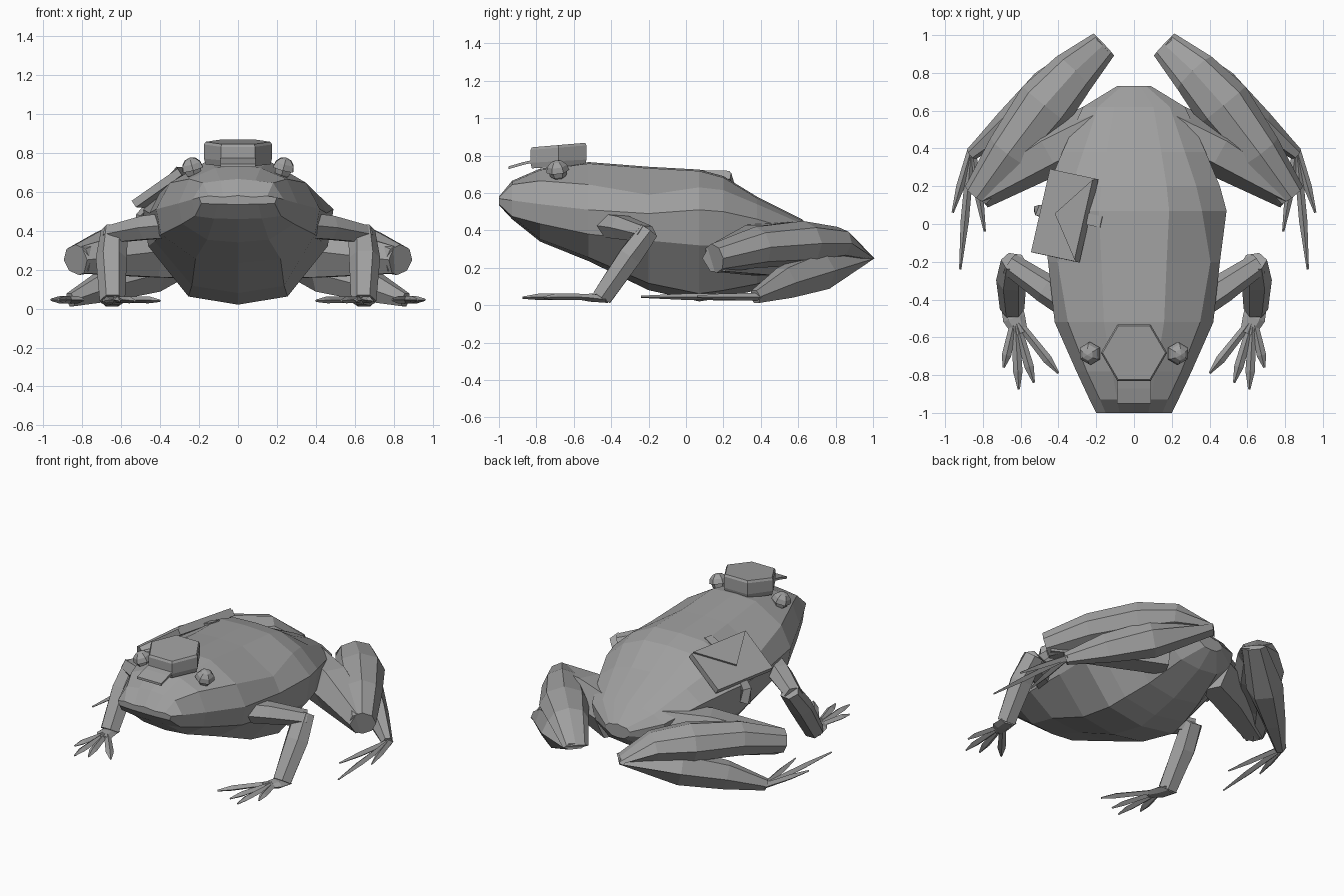
import bpy, bmesh
from math import sin, cos, pi, radians
from mathutils import Vector

if "Cube" in bpy.data.objects:
    bpy.data.objects.remove(bpy.data.objects["Cube"])

grey = bpy.data.materials.new("plain grey")
grey.use_nodes = True
grey.diffuse_color = (0.35, 0.35, 0.35, 1)
grey.node_tree.nodes["Principled BSDF"].inputs["Base Color"].default_value = grey.diffuse_color


def finish(name, bm):
    bmesh.ops.recalc_face_normals(bm, faces=bm.faces)
    mesh = bpy.data.meshes.new(name)
    bm.to_mesh(mesh)
    bm.free()
    mesh.materials.append(grey)
    obj = bpy.data.objects.new(name, mesh)
    bpy.context.collection.objects.link(obj)
    return obj


def loft(name, rings):
    """Skin a list of equal-sized point rings and cap both ends."""
    bm = bmesh.new()
    loops = [[bm.verts.new(p) for p in ring] for ring in rings]
    n = len(loops[0])
    for a, b in zip(loops, loops[1:]):
        for i in range(n):
            bm.faces.new((a[i], a[(i + 1) % n], b[(i + 1) % n], b[i]))
    bm.faces.new(loops[0])
    bm.faces.new(loops[-1][::-1])
    return finish(name, bm)


def limb(name, stations, sides=6, flip=1, turn=0.0):
    """Loft along stations of (x, y, z, half width, half height)."""
    pts = [Vector((s[0] * flip, s[1], s[2])) for s in stations]
    rings = []
    for i, s in enumerate(stations):
        t = (pts[min(i + 1, len(pts) - 1)] - pts[max(i - 1, 0)]).normalized()
        side = t.cross(Vector((0, 0, 1))).normalized()
        up = side.cross(t)
        angles = [2 * pi * k / sides + turn for k in range(sides)]
        rings.append([pts[i] + side * cos(a) * s[3] + up * sin(a) * s[4] for a in angles])
    return loft(name, rings)


def mix(a, b, t):
    return a + (b - a) * t


# Body: y, top z, shoulder x and z, half width, widest z, jaw-line z, bottom z
sections = [
    (-1.0, .58, .15, .578, .2, .57, .54, .535),
    (-.93, .665, .18, .645, .235, .56, .475, .46),
    (-.78, .73, .25, .665, .305, .54, .435, .34),
    (-.52, .765, .35, .645, .42, .51, .38, .235),
    (-.2, .74, .405, .59, .455, .49, .345, .08),
    (.07, .725, .36, .63, .49, .51, .32, .02),
    (.2, .69, .33, .615, .455, .5, .32, .04),
    (.38, .58, .27, .54, .38, .46, .32, .08),
    (.62, .46, .19, .435, .27, .39, .29, .18),
    (.73, .36, .065, .35, .09, .33, .3, .27),
]
rings = []
for y, zt, xs, zs, w, zw, zl, zb in sections:
    half = [(.38 * w, zt - .008), (xs, zs), (w, zw),
            (.94 * w, zl), (.52 * w, mix(zb, zl, .14))]
    rings.append([(0, y, zt)] + [(x, y, z) for x, z in half] + [(0, y, zb)]
                 + [(-x, y, z) for x, z in reversed(half)])
loft("body", rings)

for flip, tag in ((1, "left"), (-1, "right")):
    # Hind leg folded in three parts
    limb(tag + "_thigh", [(.18, .52, .3, .13, .17), (.45, .385, .295, .135, .155),
                          (.82, .165, .25, .09, .08)], 6, flip)
    limb(tag + "_shank", [(.825, .15, .25, .085, .08), (.66, .38, .31, .125, .11),
                          (.47, .63, .33, .155, .12), (.32, .8, .33, .125, .09),
                          (.16, .95, .25, .08, .01)], 8, flip)
    limb(tag + "_lower_hind_leg", [(.165, .95, .25, .075, .02), (.45, .71, .185, .115, .115),
                                   (.67, .53, .12, .075, .095), (.86, .37, .045, .035, .04)], 6, flip)
    for i, (x, y) in enumerate(((.96, .06), (.92, -.24), (.79, -.04))):
        limb(f"{tag}_hind_toe_{i + 1}", [(.86, .4, .045, .02, .02),
             (mix(.86, x, .6), mix(.4, y, .6), .045, .022, .018),
             (x, y, .045, .006, .006)], 4, flip)

    # Front leg with bent elbow
    limb(tag + "_upper_arm", [(.32, -.44, .43, .08, .075), (.47, -.34, .415, .078, .07),
                              (.66, -.21, .38, .06, .05)], 6, flip)
    limb(tag + "_forearm", [(.635, -.2, .4, .07, .06), (.65, -.3, .26, .08, .07),
                            (.645, -.45, .04, .065, .06)], 6, flip)
    limb(tag + "_palm", [(.65, -.42, .03, .055, .02), (.635, -.5, .04, .06, .025),
                         (.6, -.58, .045, .04, .015)], 6, flip)
    for i, (x, y) in enumerate(((.69, -.76), (.61, -.875), (.53, -.84), (.4, -.79))):
        limb(f"{tag}_finger_{i + 1}", [(.63, -.5, .045, .02, .015),
             (mix(.63, x, .75), mix(-.5, y, .75), .045, .025, .018),
             (x, y, .04, .006, .006)], 4, flip)

    # Eyeball with a larger upper lid
    for part, size in (("eyeball", .05), ("eyelid", .062)):
        bm = bmesh.new()
        bmesh.ops.create_uvsphere(bm, u_segments=6, v_segments=6, radius=size)
        if part == "eyelid":
            bmesh.ops.bisect_plane(bm, geom=bm.verts[:] + bm.edges[:] + bm.faces[:], dist=1e-5,
                                   plane_co=(0, 0, 0), plane_no=(0, 0, -1), clear_outer=True)
            bmesh.ops.holes_fill(bm, edges=bm.edges)
        eye = finish(f"{tag}_{part}", bm)
        eye.location = (.232 * flip, -.685, .715)
        eye.rotation_euler = (radians(8), radians(15) * flip, 0)


# Cap: six-sided crown with a bevelled top and a short sloping brim
def crown_ring(scale, z, slope):
    return [(.175 * scale * cos(k * pi / 3), -.682 + .15 * scale * sin(k * pi / 3) / sin(pi / 3),
             z + slope * sin(k * pi / 3)) for k in range(6)]


loft("cap_crown", [crown_ring(.95, .74, .01), crown_ring(1, .77, .01),
                   crown_ring(1, .842, .014), crown_ring(.95, .856, .014)])
loft("cap_brim", [[(x, y, z + dz) for x, dz in ((-.09, 0), (.09, 0), (.09, .015), (-.09, .015))]
                  for y, z in ((-.78, .77), (-.87, .75), (-.95, .727))])

# Envelope plate leaning on the right flank, with a raised triangular flap
across = Vector((.235, -.05, .165))
along = Vector((-.1, -.44, .01))
corner = Vector((-.44, .29, .535))
normal = along.cross(across).normalized()


def slab(name, outline, low, high):
    flat = [corner + across * u + along * v for u, v in outline]
    return loft(name, [[p + normal * low for p in flat], [p + normal * high for p in flat]])


slab("envelope", [(0, 0), (1, 0), (1, 1), (0, 1)], -.03, .01)
slab("envelope_flap", [(1, .02), (.35, .5), (1, .98)], 0, .022)

# Strap passing under the envelope
limb("envelope_strap", [(-.17, .01, .715, .042, .018), (-.29, .035, .665, .042, .018),
                        (-.45, .06, .545, .042, .018), (-.5, .07, .48, .042, .018),
                        (-.5, .08, .39, .042, .018)], 4, 1, pi / 4)
